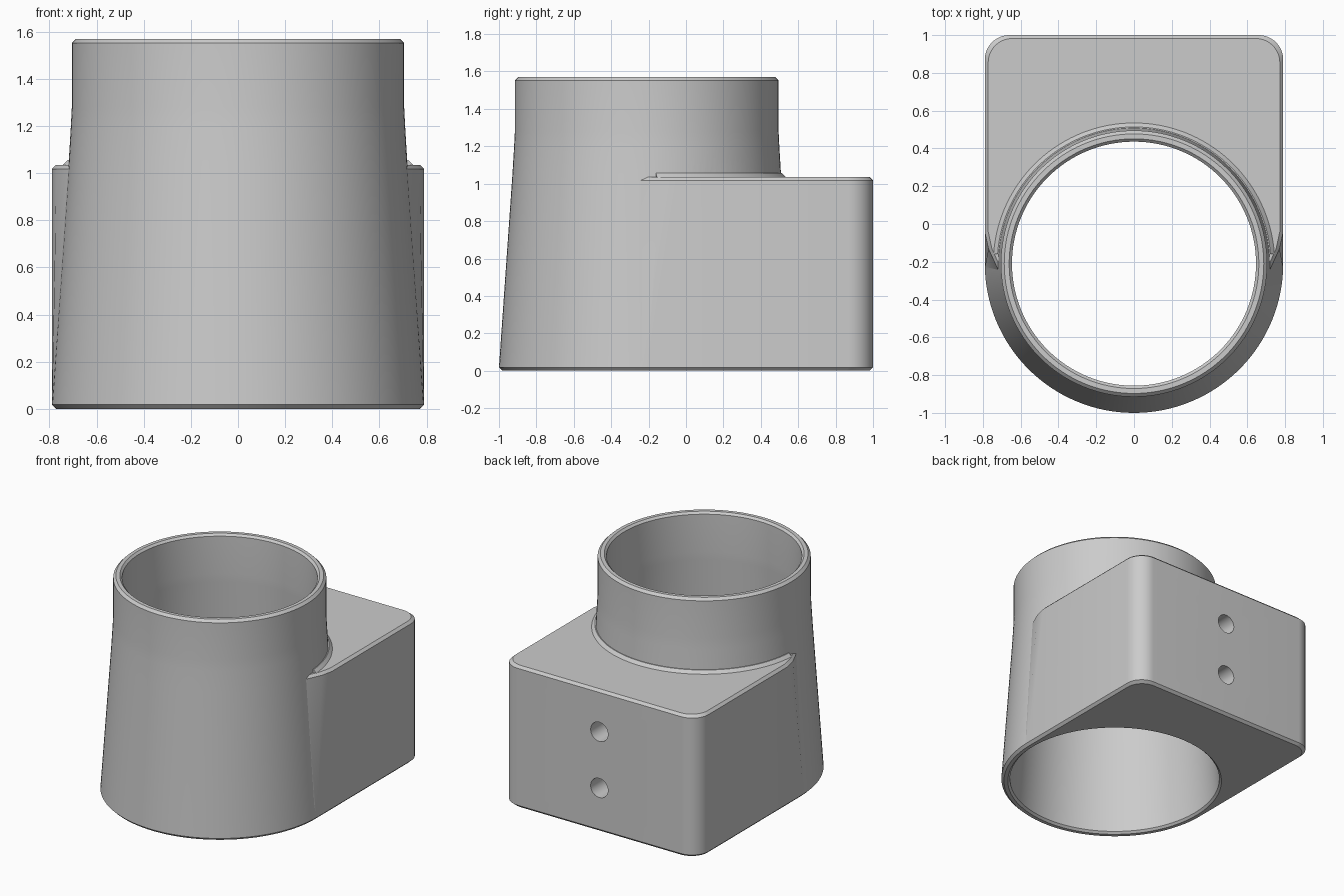
import bpy, bmesh, math

if "Cube" in bpy.data.objects:
    bpy.data.objects.remove(bpy.data.objects["Cube"], do_unlink=True)

AXIS_Y = -0.21      # centre of the sleeve
HALF_W = 0.79       # half width of the block
TOP = 1.035         # top of the block
HEIGHT = 1.57       # top of the sleeve
C = 0.018           # edge chamfer

grey = bpy.data.materials.new("plain_grey")
grey.use_nodes = True
grey.diffuse_color = (0.6, 0.6, 0.6, 1)
grey.node_tree.nodes["Principled BSDF"].inputs["Base Color"].default_value = (0.6, 0.6, 0.6, 1)


def loft(name, rings, ends=True):
    """Skin a stack of equal closed rings; cap the ends or join last to first."""
    bm = bmesh.new()
    loops = [[bm.verts.new(p) for p in ring] for ring in rings]
    pairs = list(zip(loops, loops[1:]))
    if not ends:
        pairs.append((loops[-1], loops[0]))
    for a, b in pairs:
        for i in range(len(a)):
            j = (i + 1) % len(a)
            bm.faces.new((a[i], a[j], b[j], b[i]))
    if ends:
        bm.faces.new(loops[0][::-1])
        bm.faces.new(loops[-1])
    bmesh.ops.recalc_face_normals(bm, faces=bm.faces)
    mesh = bpy.data.meshes.new(name)
    bm.to_mesh(mesh)
    bm.free()
    mesh.materials.append(grey)
    ob = bpy.data.objects.new(name, mesh)
    bpy.context.collection.objects.link(ob)
    return ob


def circle(r, z, n=128):
    return [(r * math.cos(math.tau * i / n), AXIS_Y + r * math.sin(math.tau * i / n), z)
            for i in range(n)]


def lathe(name, profile):
    return loft(name, [circle(r, z) for r, z in profile])


def footprint(z, inset=0.0):
    """Block outline; its front corners fade into the sleeve towards the base."""
    t = z / TOP
    half = [(0.785 - 0.07 * t, -0.25),
            (0.789 - 0.019 * t, -0.23 + 0.10 * t),
            (HALF_W, -0.21 + 0.17 * t)]
    rad = 0.13
    for i in range(13):
        a = math.pi / 2 * i / 12
        half.append((HALF_W - rad + rad * math.cos(a), 1 - rad + rad * math.sin(a)))
    outline = half + [(-x, y) for x, y in reversed(half)]
    k = 1 - inset / HALF_W
    return [(x * k, y * (1 - inset) if y > 0 else y, z) for x, y in outline]


# Mounting block with chamfered top and bottom edges
block = loft("sleeve_bracket", [footprint(0, C), footprint(C),
                                footprint(TOP - C), footprint(TOP, C)])

# Tapered sleeve with a straight collar
sleeve = lathe("sleeve", [(HALF_W - C, 0), (HALF_W, C), (0.718, 1.05), (0.709, 1.2),
                          (0.705, 1.28), (0.705, HEIGHT - C), (0.705 - C, HEIGHT)])

# Chamfered seam where the sleeve rises out of the block
section = [(0.69, 1.0), (0.745, 1.0), (0.745, TOP), (0.724, 1.056), (0.69, 1.056)]
arc = [math.radians(4 + 172 * i / 64) for i in range(65)]
seam = loft("seam", [[(r * math.cos(a), AXIS_Y + r * math.sin(a), z) for r, z in section]
                     for a in arc])

# Cutters: tapered bore with chamfered mouths, two screw holes in the back
bore = lathe("bore_cutter", [(0.765, -0.02), (0.73, 0.015), (0.65, 1.22), (0.646, 1.28),
                             (0.646, HEIGHT - 0.015), (0.681, HEIGHT + 0.02)])


def screw_hole(name, z):
    ring = [(0.07 * math.cos(math.tau * i / 32), 0.07 * math.sin(math.tau * i / 32))
            for i in range(32)]
    return loft(name, [[(x, y, z + h) for x, h in ring] for y in (0.2, 1.1)])


holes = [screw_hole("lower_hole_cutter", 0.32), screw_hole("upper_hole_cutter", 0.73)]

# Join the solids, then cut the openings
helpers = [(sleeve, 'UNION'), (seam, 'UNION'), (bore, 'DIFFERENCE')]
helpers += [(h, 'DIFFERENCE') for h in holes]
for other, op in helpers:
    other.hide_render = True
    mod = block.modifiers.new(other.name, 'BOOLEAN')
    mod.object, mod.operation, mod.solver = other, op, 'EXACT'

bpy.context.view_layer.update()
graph = bpy.context.evaluated_depsgraph_get()
result = bpy.data.meshes.new_from_object(block.evaluated_get(graph))
block.modifiers.clear()
block.data = result
result.materials.clear()
result.materials.append(grey)
for p in result.polygons:
    p.material_index = 0
for other, _ in helpers:
    bpy.data.objects.remove(other, do_unlink=True)

# Smooth the curved walls, keep the chamfers crisp
bpy.ops.object.select_all(action='DESELECT')
block.select_set(True)
bpy.context.view_layer.objects.active = block
bpy.ops.object.shade_smooth_by_angle(angle=math.radians(20))
